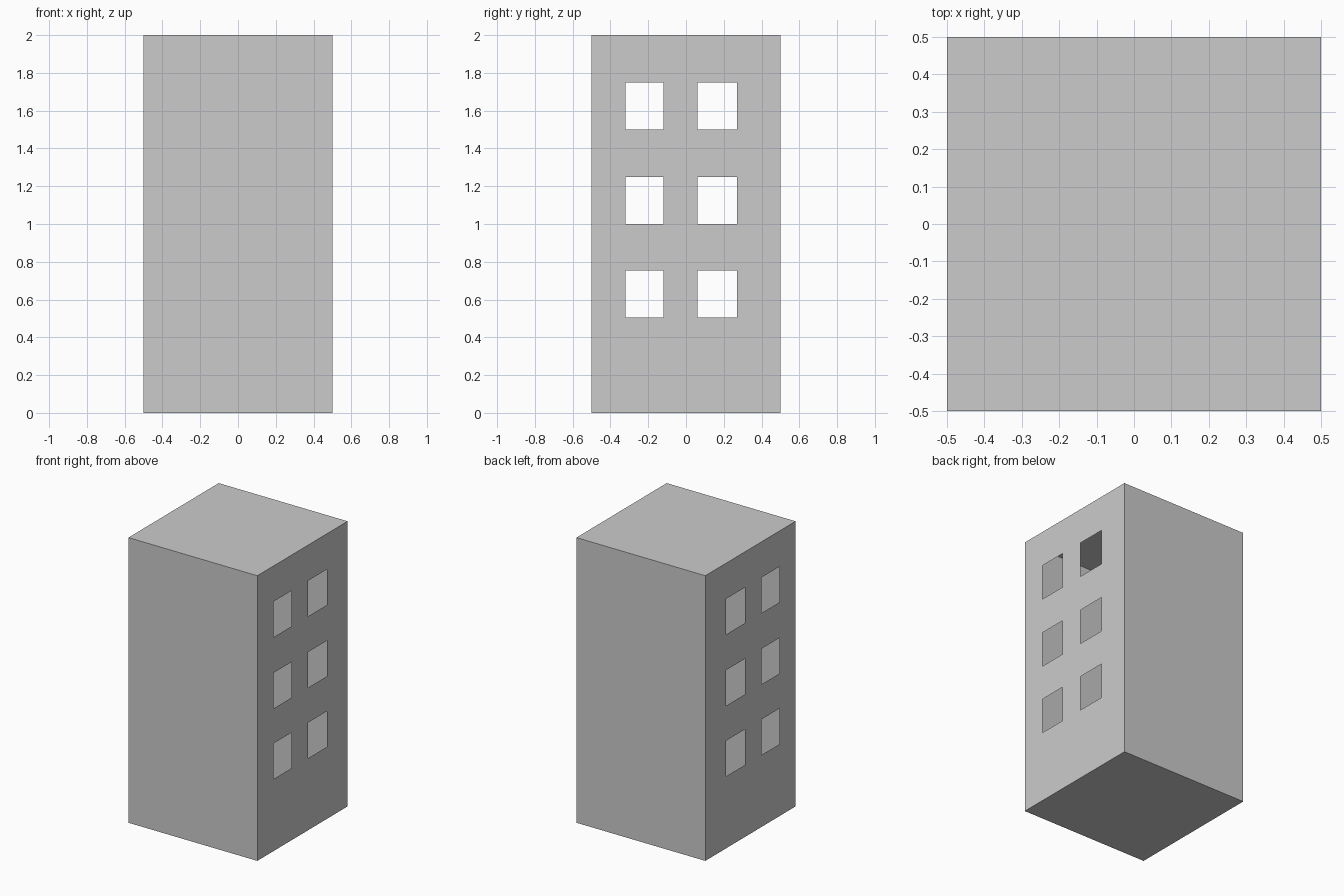
import bpy
import bmesh

if "Cube" in bpy.data.objects:
    bpy.data.objects.remove(bpy.data.objects["Cube"])

W, H = 0.5, 2.0
# Grid lines of the window walls; odd columns and odd rows cross at openings
YS = [-W, -0.32, -0.12, 0.06, 0.27, W]
ZS = [0.0, 0.505, 0.755, 1.0, 1.25, 1.5, 1.75, H]


def make_object(name, quads):
    bm = bmesh.new()
    for quad in quads:
        bm.faces.new([bm.verts.new(p) for p in quad])
    bmesh.ops.remove_doubles(bm, verts=bm.verts[:], dist=1e-5)
    mesh = bpy.data.meshes.new(name)
    bm.to_mesh(mesh)
    bm.free()
    obj = bpy.data.objects.new(name, mesh)
    bpy.context.collection.objects.link(obj)


def window_wall(name, x):
    quads = []
    for i in range(len(YS) - 1):
        for j in range(len(ZS) - 1):
            if i % 2 and j % 2:
                continue  # open window
            y0, y1, z0, z1 = YS[i], YS[i + 1], ZS[j], ZS[j + 1]
            quad = [(x, y0, z0), (x, y1, z0), (x, y1, z1), (x, y0, z1)]
            quads.append(quad if x > 0 else quad[::-1])
    make_object(name, quads)


# Paper-thin side walls with six windows each
window_wall("right_window_wall", W)
window_wall("left_window_wall", -W)

# Plain front and back walls
make_object("front_wall", [[(-W, -W, 0), (W, -W, 0), (W, -W, H), (-W, -W, H)]])
make_object("back_wall", [[(W, W, 0), (-W, W, 0), (-W, W, H), (W, W, H)]])

# Flat roof and floor closing the hollow shell
make_object("roof", [[(-W, -W, H), (W, -W, H), (W, W, H), (-W, W, H)]])
make_object("floor", [[(-W, W, 0), (W, W, 0), (W, -W, 0), (-W, -W, 0)]])
